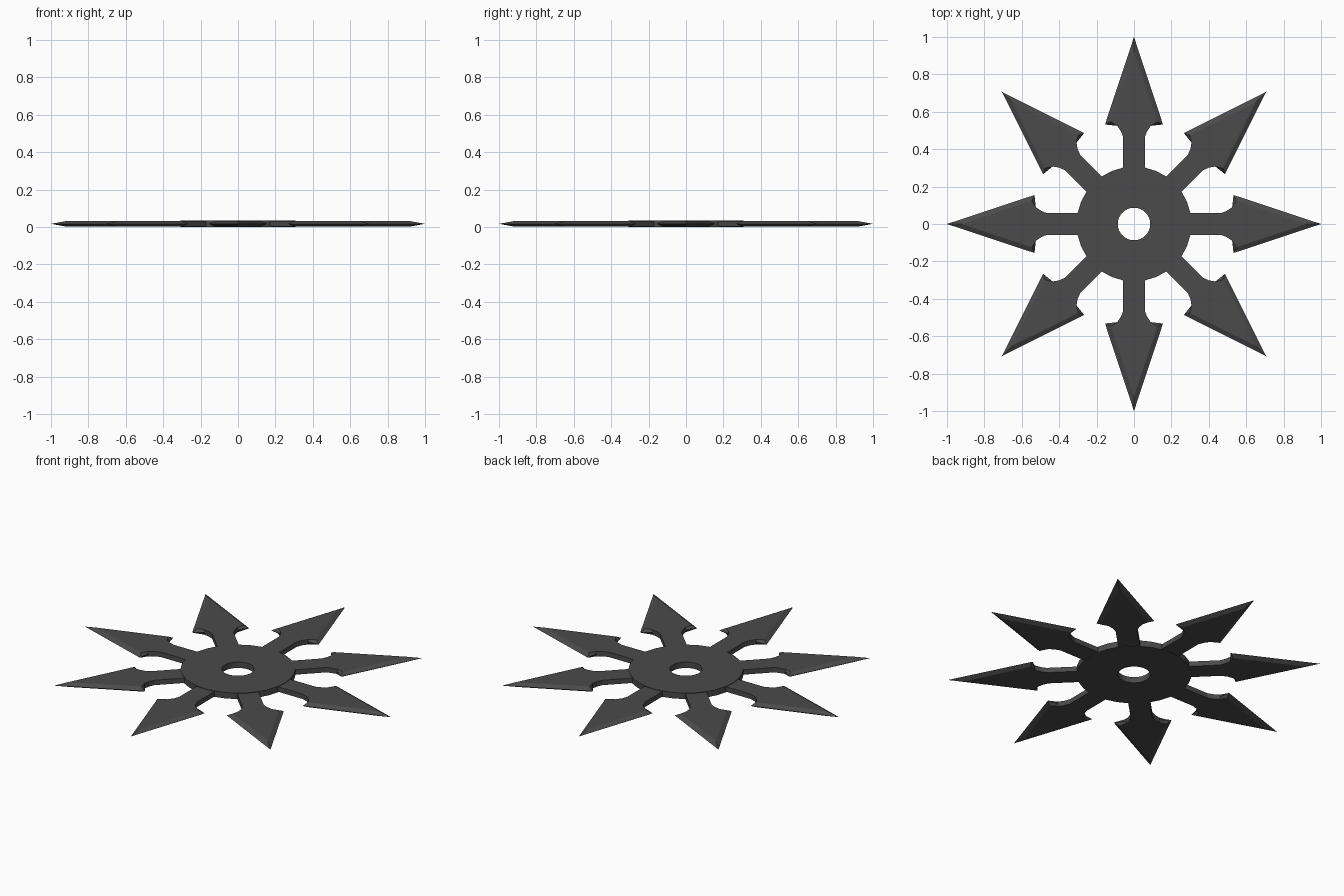
import bpy, math
from mathutils import Matrix

if "Cube" in bpy.data.objects:
    bpy.data.objects.remove(bpy.data.objects["Cube"])

MID = 0.0175      # height of the sharp edges
COLOR = (0.07, 0.07, 0.07, 1)

mat = bpy.data.materials.new("dark_steel")
mat.diffuse_color = COLOR
mat.use_nodes = True
mat.node_tree.nodes["Principled BSDF"].inputs["Base Color"].default_value = mat.diffuse_color


def make_object(name, verts, faces):
    mesh = bpy.data.meshes.new(name)
    mesh.from_pydata(verts, [], faces)
    mesh.materials.append(mat)
    obj = bpy.data.objects.new(name, mesh)
    bpy.context.collection.objects.link(obj)
    return obj


def ring(radius, z, n):
    return [(radius * math.cos(2 * math.pi * i / n),
             radius * math.sin(2 * math.pi * i / n), z) for i in range(n)]


def bridge(a, b, n):
    return [(a * n + i, a * n + (i + 1) % n, b * n + (i + 1) % n, b * n + i)
            for i in range(n)]


# Central hub: flat washer with a round hole
N = 32
h = 0.0175
hub_verts = (ring(0.307, MID - h, N) + ring(0.307, MID + h, N)
             + ring(0.087, MID + h, N) + ring(0.087, MID - h, N))
hub_faces = [f for k in range(4) for f in bridge(k, (k + 1) % 4, N)]
make_object("hub", hub_verts, hub_faces)


def mirrored(half):
    # half runs from the root to just before the tip; the last point is the tip
    return half + [(-x, y) for x, y in reversed(half[:-1])]


# Blade outline: narrow neck, curved notch, barbed arrow head
neck = [(0.058, 0.24), (0.058, 0.465), (0.070, 0.496), (0.090, 0.525)]
flat = mirrored(neck + [(0.125, 0.547), (0, 0.92)])
edge = mirrored(neck + [(0.155, 0.532), (0, 1.0)])
M = len(flat)
t = 0.0145
blade_verts = ([(x, y, MID - t) for x, y in flat]
               + [(x, y, MID) for x, y in edge]
               + [(x, y, MID + t) for x, y in flat])
blade_faces = (bridge(0, 1, M) + bridge(1, 2, M)
               + [tuple(reversed(range(M))), tuple(range(2 * M, 3 * M))])

# Eight blades around the hub
for i in range(8):
    blade = make_object(f"blade_{i + 1}", blade_verts, blade_faces)
    blade.data.transform(Matrix.Rotation(i * math.pi / 4, 4, 'Z'))
